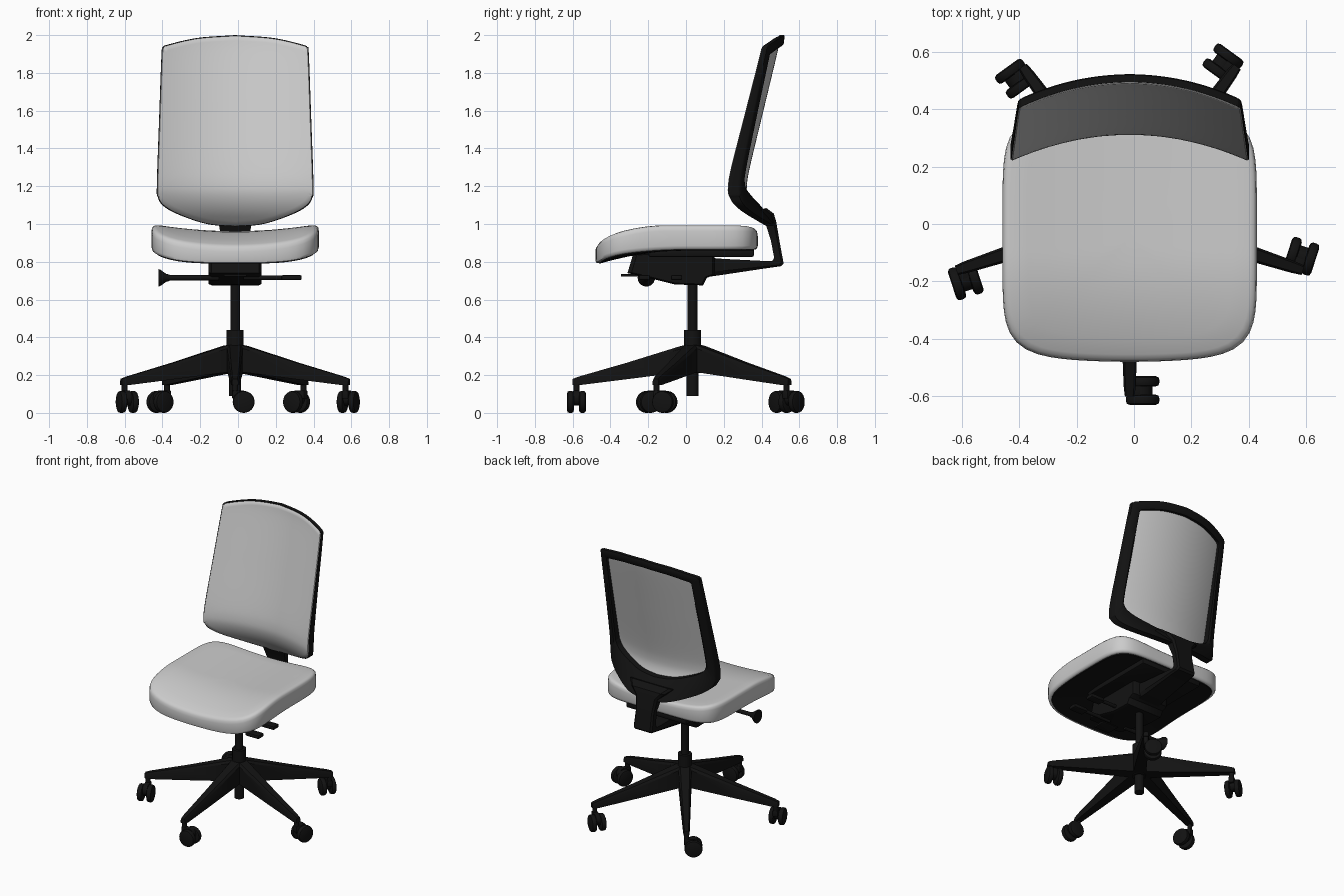
import bpy, bmesh, math
from mathutils import Matrix, Vector

if "Cube" in bpy.data.objects:
    bpy.data.objects.remove(bpy.data.objects["Cube"])

CX, CY = -0.015, 0.035          # column axis


def material(name, v):
    m = bpy.data.materials.new(name)
    m.diffuse_color = (v, v, v, 1)
    m.use_nodes = True
    m.node_tree.nodes["Principled BSDF"].inputs["Base Color"].default_value = m.diffuse_color
    return m


BLACK = material("black plastic", 0.006)
GREY = material("light grey fabric", 0.6)


def finish(name, bm, mat, angle=35, xf=None):
    if xf:
        bm.transform(xf)
    bmesh.ops.recalc_face_normals(bm, faces=bm.faces)
    me = bpy.data.meshes.new(name)
    bm.to_mesh(me)
    bm.free()
    me.materials.append(mat)
    me.shade_smooth()
    me.set_sharp_from_angle(angle=math.radians(angle))
    ob = bpy.data.objects.new(name, me)
    bpy.context.collection.objects.link(ob)
    return ob


def loft(name, rings, mat, caps=True, loop=False, angle=35, xf=None):
    bm = bmesh.new()
    vs = [[bm.verts.new(p) for p in r] for r in rings]
    n = len(vs[0])
    pairs = list(zip(vs, vs[1:])) + ([(vs[-1], vs[0])] if loop else [])
    for a, b in pairs:
        for i in range(n):
            j = (i + 1) % n
            bm.faces.new((a[i], a[j], b[j], b[i]))
    if caps and not loop:
        bm.faces.new(vs[0])
        bm.faces.new(vs[-1])
    return finish(name, bm, mat, angle, xf)


def lathe(name, prof, mat, a, axis, seg=32, xf=None):
    """Profile of (radius, distance) turned about an axis starting at a."""
    q = Vector(axis).to_track_quat('Z', 'Y')
    rings = [[Vector(a) + q @ Vector((r * math.cos(2 * math.pi * i / seg),
                                      r * math.sin(2 * math.pi * i / seg), d))
              for i in range(seg)] for r, d in prof]
    return loft(name, rings, mat, xf=xf)


def box(name, lo, hi, mat, bevel=0.008, xf=None):
    bm = bmesh.new()
    bmesh.ops.create_cube(bm, size=1)
    for v in bm.verts:
        v.co = [l + (c + 0.5) * (h - l) for c, l, h in zip(v.co, lo, hi)]
    bmesh.ops.bevel(bm, geom=bm.edges[:], offset=bevel, segments=2,
                    profile=0.5, affect='EDGES')
    return finish(name, bm, mat, xf=xf)


def spline(pts, k):
    """Catmull-Rom resampling of 2D points."""
    p = [Vector(q) for q in pts]
    p = [2 * p[0] - p[1]] + p + [2 * p[-1] - p[-2]]
    out = []
    for i in range(1, len(p) - 2):
        a, b, c, d = p[i - 1:i + 3]
        for s in range(k):
            t = s / k
            out.append(0.5 * (2 * b + (c - a) * t + (2 * a - 5 * b + 4 * c - d) * t * t
                              + (3 * b - a - 3 * c + d) * t ** 3))
    return out + [p[-2]]


def interp(tab, z):
    for a, b in zip(tab, tab[1:]):
        if z <= b[0]:
            return a[1] + (b[1] - a[1]) * max(0, (z - a[0]) / (b[0] - a[0]))
    return tab[-1][1]


# --- five-star base with casters
lathe("column", [(0.032, 0.09), (0.032, 0.21), (0.045, 0.21), (0.045, 0.44),
                 (0.026, 0.44), (0.026, 0.72)], BLACK, (CX, CY, 0), (0, 0, 1))
for k in range(5):
    xf = Matrix.Translation((CX, CY, 0)) @ Matrix.Rotation(math.radians(-90 + 72 * k), 4, 'Z')
    arm = [[(r, -w, b), (r, w, b), (r, w, t - 0.015), (r, w * 0.7, t),
            (r, -w * 0.7, t), (r, -w, t - 0.015)]
           for r, t, b, w in ((0.0, 0.365, 0.22, 0.045), (0.06, 0.355, 0.215, 0.042),
                              (0.35, 0.265, 0.178, 0.031), (0.6, 0.193, 0.147, 0.021),
                              (0.635, 0.18, 0.147, 0.017))]
    loft("base_arm", arm, BLACK, xf=xf)
    lathe("caster_stem", [(0.016, 0.09), (0.016, 0.16)], BLACK, (0.615, 0, 0), (0, 0, 1), 16, xf)
    lathe("caster_hood", [(0.04, 0), (0.04, 0.03)], BLACK, (0.6, 0.04, 0.078), (1, 0, 0), 24, xf)
    box("caster_neck", (0.597, -0.016, 0.075), (0.633, 0.04, 0.118), BLACK, 0.005, xf)
    for r in (0.565, 0.629):
        lathe("caster_wheel", [(0.045, 0), (0.055, 0.004), (0.058, 0.012), (0.058, 0.024),
                               (0.055, 0.032), (0.045, 0.036)],
              BLACK, (r, 0.045, 0.058), (1, 0, 0), 32, xf)


# --- seat cushion: rounded outline rings on curved top and bottom surfaces
def seat_pt(ang, s, top, dz):
    c, d = math.cos(ang), math.sin(ang)
    r = s * (abs(c) ** 6 + abs(d) ** 6) ** (-1 / 6)
    x, y = 0.443 * r * c, 0.43 * r * d
    if y < 0:
        y += 0.025 * (x / 0.4) ** 2 * (-y / 0.43)
    y -= 0.05
    if top:
        z = 0.962 + 0.031 * min(1, (x / 0.4) ** 2) - 0.55 * max(0, -0.1 - y) ** 2
    else:
        z = 0.865 - 0.33 * min(0, y) ** 2 * (1 - 0.45 * (x / 0.44) ** 4)
    return (CX + x, y, z + dz)


def seat_ring(s, top, dz=0, n=88):
    return [seat_pt(2 * math.pi * i / n, s, top, dz) for i in range(n)]


loft("seat_cushion",
     [seat_ring(s, False) for s in (0.04, 0.3, 0.6, 0.85, 0.97)]
     + [seat_ring(0.99, False, 0.005), seat_ring(1.0, False, 0.02),
        seat_ring(1.0, True, -0.03), seat_ring(0.993, True, -0.012), seat_ring(0.975, True, -0.003)]
     + [seat_ring(s, True) for s in (0.94, 0.8, 0.65, 0.5, 0.35, 0.2, 0.04)], GREY, angle=50)
# black shell under the cushion
loft("seat_shell",
     [seat_ring(s, False, -0.006) for s in (0.04, 0.3, 0.6, 0.8, 0.95)]
     + [seat_ring(0.96, False, 0.004)], BLACK, angle=50)
box("seat_rail_plate", (CX - 0.24, -0.2, 0.825), (CX + 0.24, 0.36, 0.868), BLACK, 0.012)

# --- tilt mechanism under the seat
side = [(-0.28, 0.84), (-0.31, 0.74), (-0.24, 0.725), (-0.06, 0.68), (0.09, 0.675),
        (0.11, 0.715), (0.15, 0.73), (0.15, 0.86)]
loft("tilt_mechanism", [[(CX + x, y * f, 0.78 + (z - 0.78) * f) for y, z in side]
                        for x, f in ((-0.14, 0.93), (-0.125, 1), (0.125, 1), (0.14, 0.93))], BLACK)
lathe("tension_rod", [(0.014, 0), (0.014, 0.3)], BLACK, (-0.4, -0.21, 0.715), (1, 0, 0), 16)
lathe("tension_knob", [(0.046, 0), (0.044, 0.01), (0.022, 0.04), (0.016, 0.06)], BLACK,
      (-0.422, -0.21, 0.715), (1, 0, 0), 24)
for y in (-0.21, -0.04):
    lathe("lever_rod", [(0.012, 0), (0.012, 0.25)], BLACK, (0.03, y, 0.715), (1, 0, 0), 16)
    box("lever_paddle", (0.23, y - 0.04, 0.703), (0.337, y + 0.02, 0.73), BLACK, 0.008)
box("front_lever", (CX - 0.06, -0.345, 0.722), (CX + 0.06, -0.25, 0.735), BLACK, 0.004)

# --- backrest: outline in x-z laid onto a curved surface
half = spline([(0, 2.0), (0.2, 1.985), (0.355, 1.95), (0.383, 1.935), (0.39, 1.9),
               (0.403, 1.55), (0.415, 1.2), (0.409, 1.14), (0.38, 1.095), (0.3, 1.05),
               (0.15, 1.0), (0, 0.985)], 6)
outline = half + [Vector((-p.x, p.y)) for p in half[-2:0:-1]]
centre_y = [tuple(p) for p in spline([(0.98, 0.435), (1.0, 0.418), (1.05, 0.37), (1.1, 0.338),
            (1.15, 0.32), (1.2, 0.316), (1.3, 0.332), (1.6, 0.404), (1.9, 0.476), (2.0, 0.495)], 6)]
thick = [(0.98, 0.05), (1.2, 0.065), (1.6, 0.045), (2.0, 0.028)]


def back_pt(x, z, dy):
    return (CX + x, interp(centre_y, z) - 0.09 * (x / 0.41) ** 2 + dy, z)


def back_ring(s, dy):
    return [back_pt(p.x * s, 1.5 + (p.y - 1.5) * s, dy) for p in outline]


def frame_ring(inner, f, dy=0.0):
    """inner 0..1 moves from the outer edge to the opening; f is depth fraction."""
    out = []
    for p in outline:
        x = p.x * (1 - 0.14 * inner)
        z = p.y + inner * (1.115 + (p.y - 0.985) * 0.818 - p.y)
        out.append(back_pt(x, z, dy + f * interp(thick, z)))
    return out


steps = [1 - i / 24 for i in range(24)]
loft("back_cushion",
     [back_ring(s * 0.985, 0.006) for s in reversed(steps)]
     + [back_ring(0.992, 0.0)]
     + [back_ring(s * 0.985, -0.005) for s in steps], GREY, angle=60)
loft("back_frame", [frame_ring(0, 0), frame_ring(0, 0.85), frame_ring(0.12, 1),
                    frame_ring(0.8, 1), frame_ring(1, 0.8), frame_ring(1, 0, 0.004),
                    frame_ring(0.5, 0, 0.002)], BLACK, loop=True, angle=40)

# --- strut from the mechanism up to the back frame: (front/top y,z, back/bottom y,z, half width)
strut = [(0.08, 0.825, 0.08, 0.715, 0.1), (0.2, 0.815, 0.2, 0.732, 0.09),
         (0.4, 0.805, 0.42, 0.765, 0.08), (0.455, 0.803, 0.505, 0.777, 0.075),
         (0.467, 0.82, 0.517, 0.79, 0.073), (0.45, 0.91, 0.495, 0.91, 0.07),
         (0.425, 0.99, 0.478, 1.01, 0.085), (0.405, 1.03, 0.465, 1.055, 0.13),
         (0.375, 1.07, 0.425, 1.085, 0.17)]
loft("back_strut",
     [[(CX + w * sx, y0 + (y1 - y0) * f, z0 + (z1 - z0) * f)
       for sx, f in ((-1, 0), (1, 0), (1, 0.75), (0.85, 1), (-0.85, 1), (-1, 0.75))]
      for y0, z0, y1, z1, w in strut], BLACK, angle=30)
